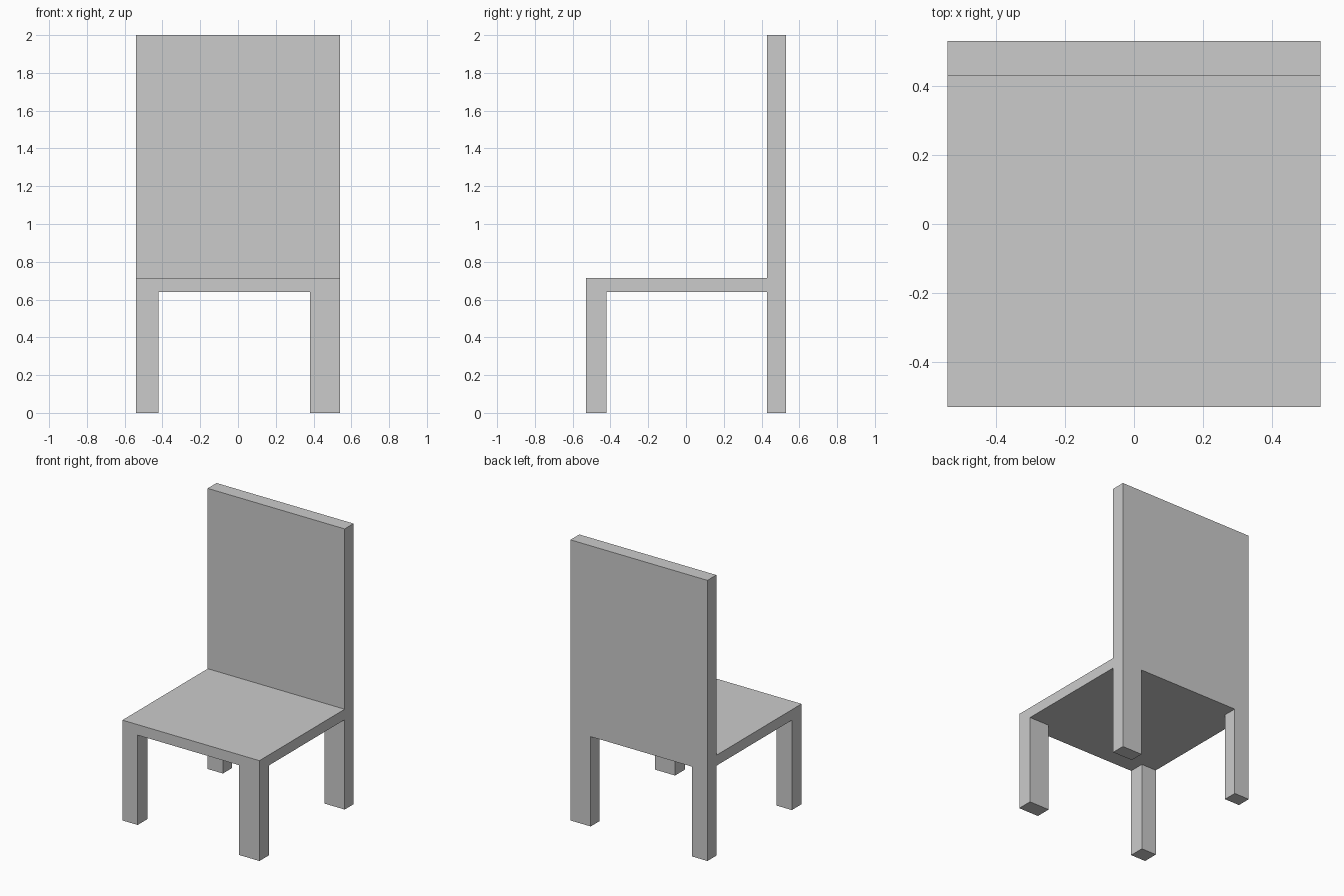
import bpy
import bmesh
from mathutils import Vector

if "Cube" in bpy.data.objects:
    bpy.data.objects.remove(bpy.data.objects["Cube"])

# Plan lines of the chair: outer edges and leg edges
XS = (-0.54, -0.42, 0.38, 0.54)
YS = (-0.53, -0.42, 0.43, 0.53)
SEAT_BOTTOM, SEAT_TOP, BACK_TOP = 0.64, 0.715, 2.0

bm = bmesh.new()


def extrude(faces, dz, keep=False):
    """Extrude a group of faces vertically, optionally keeping the originals."""
    out = bmesh.ops.extrude_face_region(bm, geom=faces, use_keep_orig=keep)["geom"]
    verts = [g for g in out if isinstance(g, bmesh.types.BMVert)]
    new_faces = [g for g in out if isinstance(g, bmesh.types.BMFace)]
    bmesh.ops.translate(bm, verts=verts, vec=Vector((0, 0, dz)))
    if not keep:
        old = [f for f in faces if f.is_valid]
        if old:
            bmesh.ops.delete(bm, geom=old, context='FACES')
    return new_faces


# Seat slab: a 3 x 3 sheet given thickness
grid = [[bm.verts.new((x, y, SEAT_BOTTOM)) for x in XS] for y in YS]
under = {(i, j): bm.faces.new((grid[j][i], grid[j][i + 1],
                               grid[j + 1][i + 1], grid[j + 1][i]))
         for i in range(3) for j in range(3)}
top = extrude(list(under.values()), SEAT_TOP - SEAT_BOTTOM, keep=True)

# Legs: corner cells pulled down to the floor
for i in (0, 2):
    for j in (0, 2):
        extrude([under[i, j]], -SEAT_BOTTOM)

# Backrest: rear row pulled up
extrude([f for f in top if f.calc_center_median().y > YS[2]], BACK_TOP - SEAT_TOP)

# Merge flat regions and make the normals consistent
bmesh.ops.recalc_face_normals(bm, faces=bm.faces[:])
bmesh.ops.dissolve_limit(bm, angle_limit=0.01, verts=bm.verts[:], edges=bm.edges[:])
bmesh.ops.recalc_face_normals(bm, faces=bm.faces[:])

mesh = bpy.data.meshes.new("chair")
bm.to_mesh(mesh)
bm.free()
bpy.context.collection.objects.link(bpy.data.objects.new("chair", mesh))
